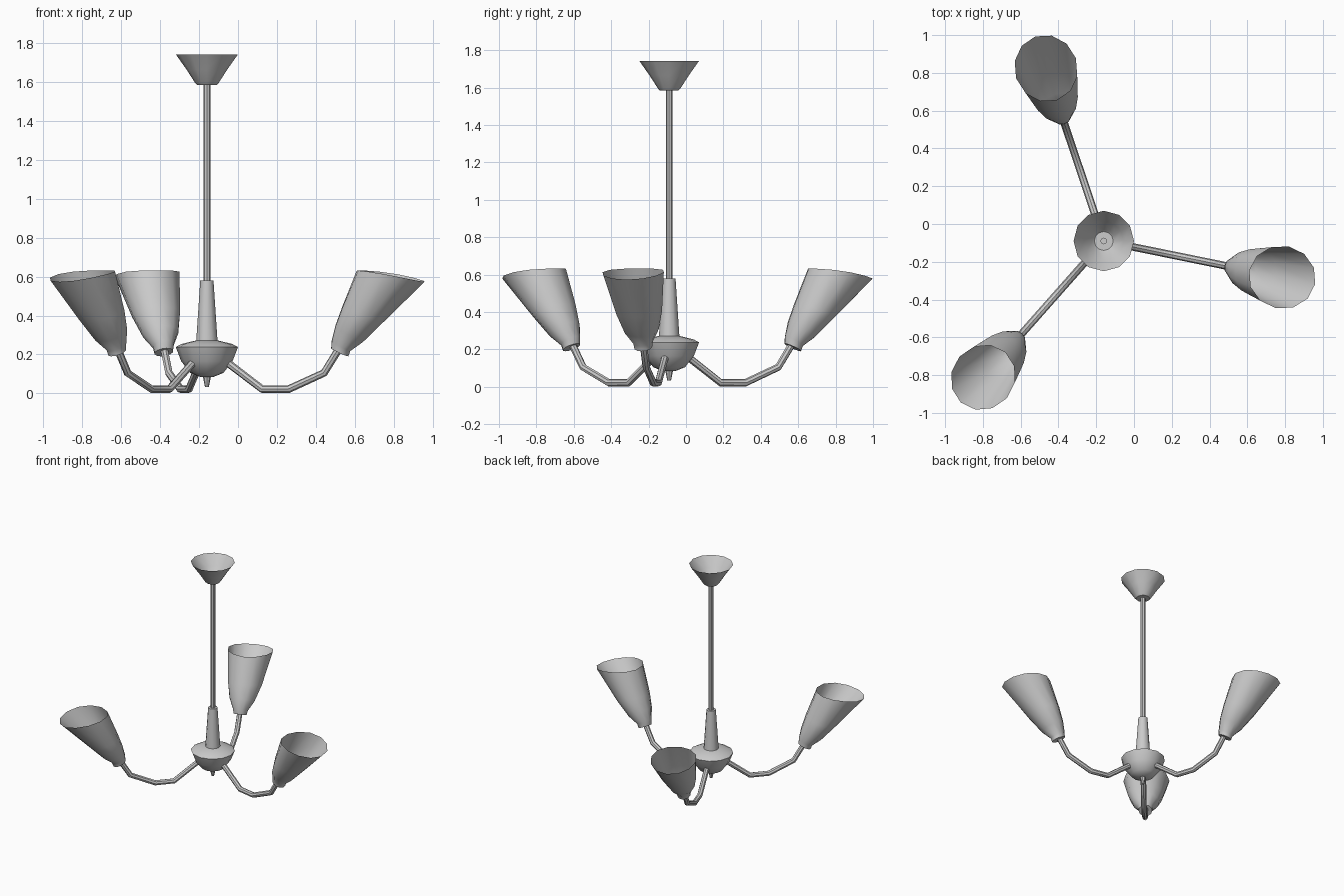
import bpy, bmesh, math
from mathutils import Vector

if "Cube" in bpy.data.objects:
    bpy.data.objects.remove(bpy.data.objects["Cube"])

CX, CY = -0.16, -0.09          # lamp axis
SIDES = 12


def finish(name, bm, angle=40):
    bmesh.ops.recalc_face_normals(bm, faces=bm.faces[:])
    me = bpy.data.meshes.new(name)
    bm.to_mesh(me)
    bm.free()
    ob = bpy.data.objects.new(name, me)
    bpy.context.collection.objects.link(ob)
    bpy.ops.object.select_all(action='DESELECT')
    ob.select_set(True)
    bpy.context.view_layer.objects.active = ob
    bpy.ops.object.shade_smooth_by_angle(angle=math.radians(angle))
    return ob


def loft(name, rings, cap_start=True, cap_end=True):
    """Skin a list of rings (each a list of Vectors)."""
    bm = bmesh.new()
    vs = [[bm.verts.new(p) for p in ring] for ring in rings]
    n = len(rings[0])
    for a, b in zip(vs, vs[1:]):
        for i in range(n):
            j = (i + 1) % n
            bm.faces.new((a[i], a[j], b[j], b[i]))
    if cap_start:
        bm.faces.new(vs[0])
    if cap_end:
        bm.faces.new(vs[-1])
    return finish(name, bm)


def lathe(name, profile, sides=SIDES, **caps):
    rings = [[Vector((CX + r * math.cos(2 * math.pi * i / sides),
                      CY + r * math.sin(2 * math.pi * i / sides), z))
              for i in range(sides)] for r, z in profile]
    return loft(name, rings, **caps)


def place(r, t, z, ang):
    """Radial / sideways / height to world position."""
    c, s = math.cos(ang), math.sin(ang)
    return Vector((CX + r * c - t * s, CY + r * s + t * c, z))


# Ceiling canopy, open at the top
lathe("ceiling_canopy", [(0.05, 1.585), (0.06, 1.595), (0.105, 1.665), (0.16, 1.743)],
      cap_end=False)
# Hanging rod
lathe("rod", [(0.018, 0.56), (0.018, 1.60)], sides=8)
# Tapered sleeve, hub bowl and finial
lathe("sleeve", [(0.056, 0.25), (0.034, 0.58)])
lathe("hub_bowl", [(0.035, 0.085), (0.085, 0.105), (0.132, 0.165), (0.16, 0.238),
                   (0.13, 0.254), (0.055, 0.272)])
lathe("finial", [(0.010, 0.033), (0.022, 0.092)], sides=8)

# Arm centre line (radius, height)
arm_path = [(0.085, 0.175), (0.29, 0.022), (0.43, 0.022), (0.615, 0.105), (0.70, 0.24)]
# Shade sections: inner point, outer point, half width
shade_sections = [((0.652, 0.232), (0.742, 0.190), 0.049),
                  ((0.655, 0.272), (0.752, 0.217), 0.055),
                  ((0.675, 0.350), (0.820, 0.265), 0.095),
                  ((0.710, 0.445), (0.930, 0.370), 0.128),
                  ((0.787, 0.632), (1.142, 0.573), 0.167)]


def arm_rings(ang, rad=0.02, sides=8):
    pts = [Vector(p) for p in arm_path]
    rings = []
    for k, p in enumerate(pts):
        d0 = (p - pts[max(k - 1, 0)]).normalized()
        d1 = (pts[min(k + 1, len(pts) - 1)] - p).normalized()
        d = (d0 + d1).normalized()
        n = Vector((-d.y, d.x))
        rings.append([place(p.x + n.x * rad * math.cos(a), rad * math.sin(a),
                            p.y + n.y * rad * math.cos(a), ang)
                      for a in (2 * math.pi * i / sides for i in range(sides))])
    return rings


def shade_rings(ang):
    rings = []
    for k, (inner, outer, half) in enumerate(shade_sections):
        ring = []
        for i in range(SIDES):
            a = 2 * math.pi * i / SIDES
            u = 0.5 - 0.5 * math.cos(a)
            # the rim dips gently towards its outer edge
            v = u ** 1.6 if k == len(shade_sections) - 1 else u
            ring.append(place(inner[0] + (outer[0] - inner[0]) * u, half * math.sin(a),
                              inner[1] + (outer[1] - inner[1]) * v, ang))
        rings.append(ring)
    return rings


# Three arms, each with an open cup shade
for k in range(3):
    ang = math.radians(-11.5 + 120 * k)
    loft(f"arm_{k + 1}", arm_rings(ang))
    loft(f"shade_{k + 1}", shade_rings(ang), cap_end=False)
